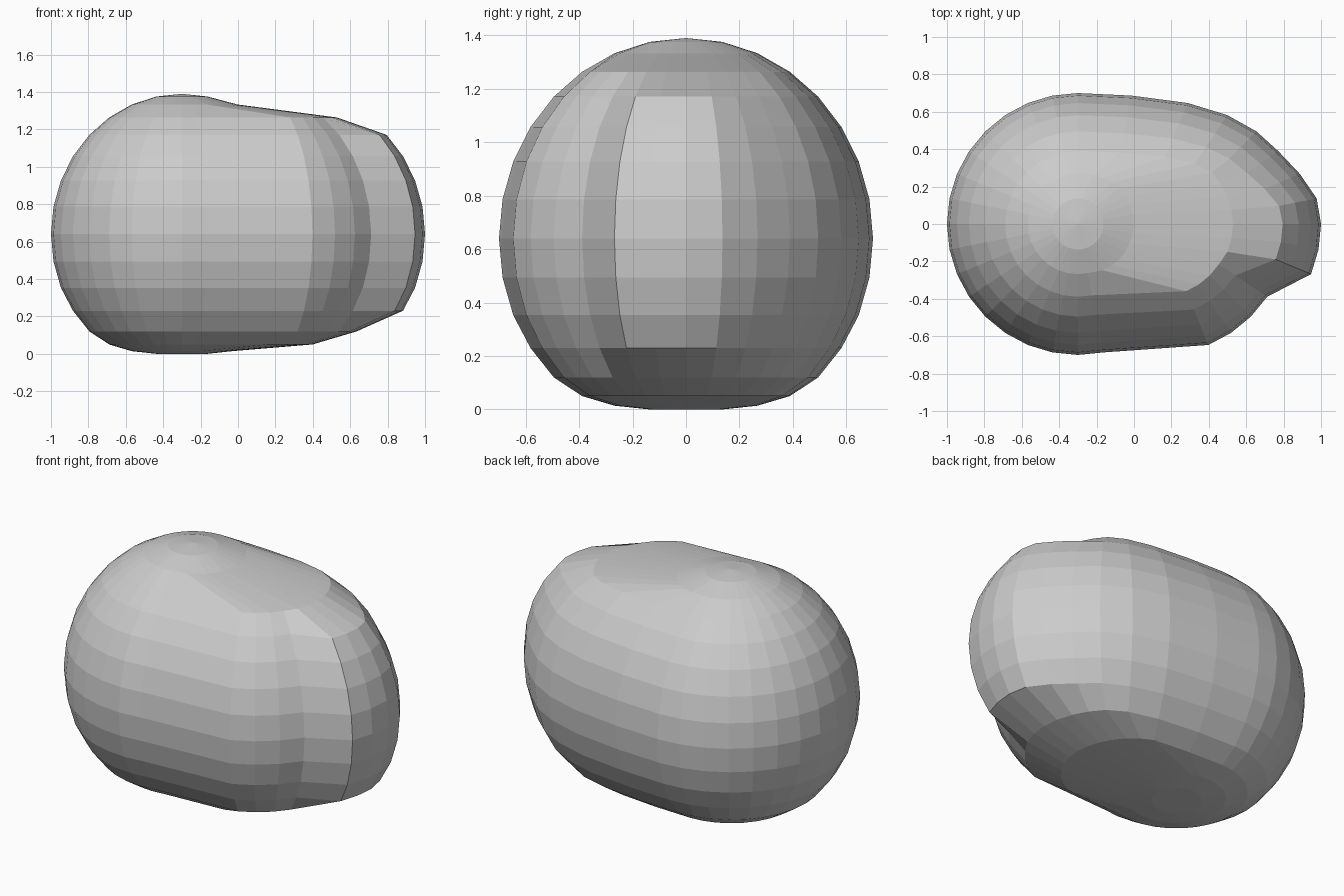
import bpy, bmesh, math

if "Cube" in bpy.data.objects:
    bpy.data.objects.remove(bpy.data.objects["Cube"])

# Boulder: a UV sphere whose right-hand side is pulled out and flattened below
SEG, RINGS = 32, 16
RADIUS, HEIGHT, CX, CZ = 0.70, 0.75, -0.30, 0.64

# Flattened underside heights for the lowest rings
base_z = {11: 0.23, 12: 0.12, 13: 0.05, 14: 0.014, 15: 0.0, 16: 0.0}

# Pull on the back right, fading from the tip towards the centre line
back_pull = [0.60, 0.59, 0.54, 0.49, 0.46, 0.41, 0.32, 0.15]


def pull(ring, seg):
    """Sideways pull for a vertex, by ring (0 = top) and segment (0 = +x)."""
    if seg < -6 or seg > 7 or ring < 2 or ring > 13:
        return 0.0
    if seg >= 0:
        amount = back_pull[seg]
    else:
        amount = 0.60 if seg >= -2 else 0.43
    limit = {2: 0.03, 3: 0.44, 12: 0.44, 13: 0.31}.get(ring, 1.0)
    return min(amount, limit)


bm = bmesh.new()
bmesh.ops.create_uvsphere(bm, u_segments=SEG, v_segments=RINGS, radius=1.0)
for v in bm.verts:
    x, y, z = v.co
    ring = round(math.acos(max(-1.0, min(1.0, z))) * RINGS / math.pi)
    seg = round(math.atan2(y, x) * SEG / (2 * math.pi))
    v.co.x = CX + RADIUS * x + pull(ring, seg)
    v.co.y = RADIUS * y
    v.co.z = base_z.get(ring, CZ + HEIGHT * z)
bmesh.ops.recalc_face_normals(bm, faces=bm.faces)

mesh = bpy.data.meshes.new("boulder")
bm.to_mesh(mesh)
bm.free()
boulder = bpy.data.objects.new("boulder", mesh)
bpy.context.collection.objects.link(boulder)
